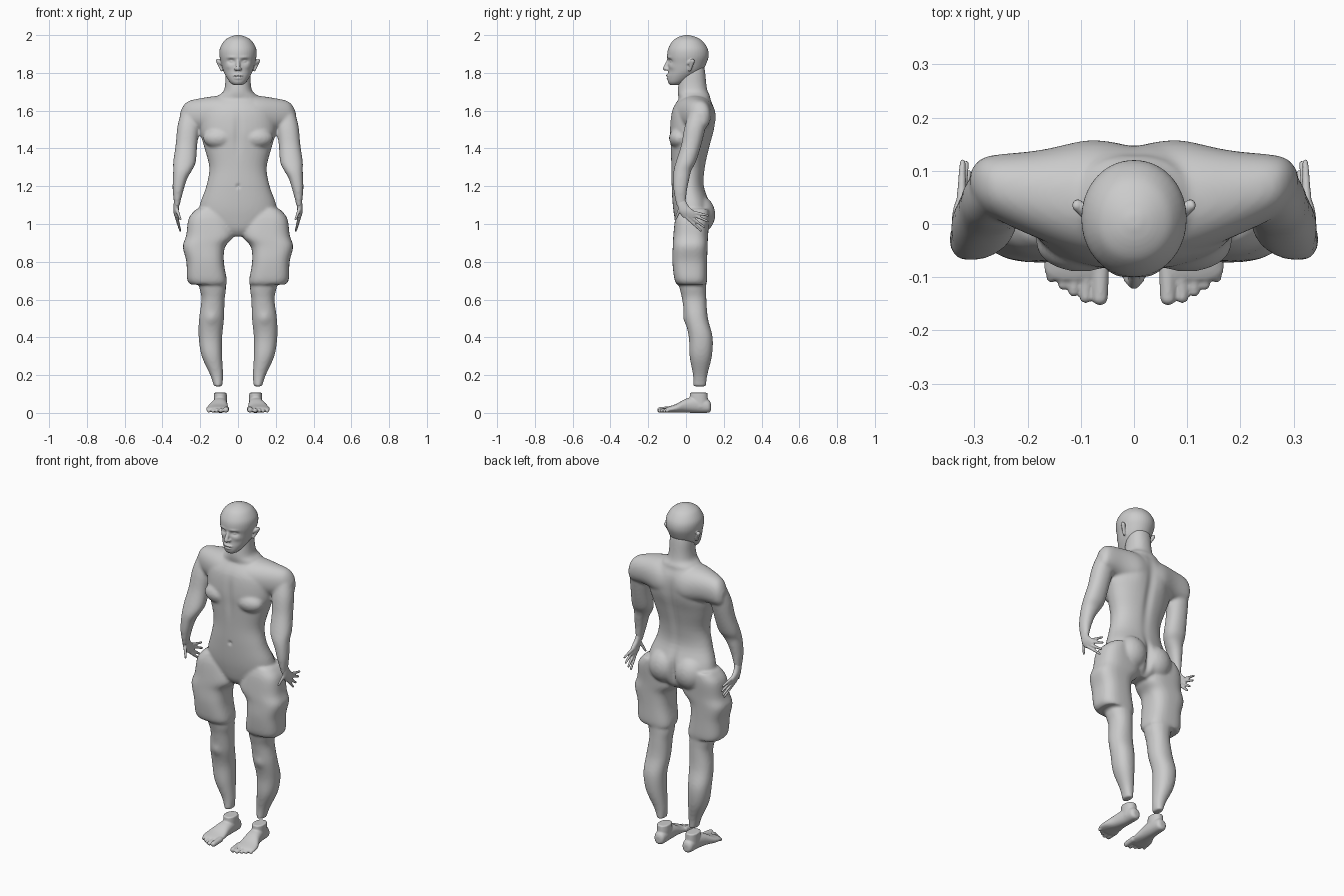
import bpy, bmesh, math
from mathutils import Vector, Matrix


def spline(rows, k=4):
    """Catmull-Rom through the rows, evaluated k times per span."""
    out = []
    for i in range(len(rows) - 1):
        q = [rows[max(i - 1, 0)], rows[i], rows[i + 1], rows[min(i + 2, len(rows) - 1)]]
        for j in range(k):
            t = j / k
            out.append([0.5 * (2 * b + (c - a) * t + (2 * a - 5 * b + 4 * c - d) * t * t
                               + (3 * b - a - 3 * c + d) * t ** 3) for a, b, c, d in zip(*q)])
    return out + [list(rows[-1])]


def loft(bm, rows, axis='z', side=1, power=2.2, n=40):
    """Closed skin over rings (position on axis, centre a, centre b, radius a, radius b)."""
    rings = []
    for t, ca, cb, ra, rb in spline(rows):
        ring = []
        for i in range(n):
            w = 2 * math.pi * i / n
            c, s = math.cos(w), math.sin(w)
            a = ca + max(ra, .003) * math.copysign(abs(c) ** (2 / power), c)
            b = cb + max(rb, .003) * math.copysign(abs(s) ** (2 / power), s)
            x, y, z = {'z': (a, b, t), 'x': (t, a, b), 'y': (a, t, b)}[axis]
            ring.append(bm.verts.new((x * side, y, z)))
        rings.append(ring)
    for p, q in zip(rings, rings[1:]):
        for i in range(n):
            bm.faces.new((p[i], p[(i + 1) % n], q[(i + 1) % n], q[i]))
    bm.faces.new(rings[0])
    bm.faces.new(rings[-1])


def ball(bm, c, r, side=1):
    m = Matrix.Translation((c[0] * side, c[1], c[2])) @ Matrix.Diagonal((*r, 1))
    bmesh.ops.create_uvsphere(bm, u_segments=24, v_segments=16, radius=1, matrix=m)


def digit(bm, a, b, ra, rb, side=1):
    """Tapered finger or toe with round ends."""
    a, b = Vector((a[0] * side, *a[1:])), Vector((b[0] * side, *b[1:]))
    d = b - a
    m = Matrix.Translation((a + b) / 2) @ d.to_track_quat('Z', 'Y').to_matrix().to_4x4()
    bmesh.ops.create_cone(bm, cap_ends=True, segments=16, radius1=ra, radius2=rb,
                          depth=d.length, matrix=m)
    for p, r in ((a, ra), (b, rb)):
        ball(bm, p, (r, r, r))


def finish(bm, name, voxel, smooth, pushes=()):
    """Fuse the overlapping volumes, relax them, then push soft dents and bumps."""
    bmesh.ops.recalc_face_normals(bm, faces=bm.faces)
    me = bpy.data.meshes.new(name)
    bm.to_mesh(me)
    bm.free()
    ob = bpy.data.objects.new(name, me)
    bpy.context.collection.objects.link(ob)
    r = ob.modifiers.new('fuse', 'REMESH')
    r.mode, r.voxel_size = 'VOXEL', voxel
    s = ob.modifiers.new('relax', 'SMOOTH')
    s.factor, s.iterations = 0.5, smooth
    ev = ob.evaluated_get(bpy.context.evaluated_depsgraph_get())
    fused = bpy.data.meshes.new_from_object(ev)
    ob.modifiers.clear()
    ob.data = fused
    for v in fused.vertices:
        move = Vector()
        for c, rad, d in pushes:
            for sd in ((1, -1) if c[0] else (1,)):
                e = [(v.co[i] - c[i] * (sd if i == 0 else 1)) / rad[i] for i in range(3)]
                q = sum(k * k for k in e)
                if q < 6:
                    move += Vector((d[0] * sd, d[1], d[2])) * math.exp(-q)
        v.co += move
    fused.polygons.foreach_set('use_smooth', [True] * len(fused.polygons))
    return ob


# Body: torso, neck, shoulders, arms and legs
bm = bmesh.new()
loft(bm, [(.935, 0, .03, .05, .05), (.97, 0, .035, .14, .08), (1.03, 0, .038, .2, .098),
          (1.1, 0, .03, .203, .1), (1.2, 0, .01, .168, .086), (1.3, 0, .012, .152, .09),
          (1.41, 0, .022, .18, .104), (1.5, 0, .03, .202, .116), (1.6, 0, .038, .19, .112),
          (1.66, 0, .045, .13, .085)])
loft(bm, [(1.6, 0, .05, .12, .08), (1.67, 0, .045, .11, .085), (1.7, 0, .036, .078, .08),
          (1.74, 0, .034, .068, .074), (1.8, 0, .036, .065, .066), (1.84, 0, .036, .06, .06)])
for s in (1, -1):
    loft(bm, [(0, .04, 1.57, .11, .11), (.1, .046, 1.575, .104, .104), (.19, .057, 1.58, .08, .087),
              (.26, .07, 1.575, .06, .076), (.29, .077, 1.565, .044, .06),
              (.308, .08, 1.555, .018, .03)], 'x', s)
    loft(bm, [(1.61, .25, .075, .045, .05), (1.52, .262, .05, .058, .056), (1.42, .273, .028, .057, .053),
              (1.33, .283, 0, .06, .053), (1.285, .293, -.018, .05, .047), (1.24, .307, -.025, .038, .043),
              (1.18, .317, -.03, .029, .036), (1.12, .322, -.028, .018, .028),
              (1.09, .324, -.02, .014, .028)], 'z', s)
    loft(bm, [(1.08, .14, .04, .08, .08), (1.03, .153, .033, .108, .09), (.94, .148, .025, .126, .092),
              (.88, .18, .022, .112, .092), (.8, .174, .02, .099, .092), (.71, .165, .025, .105, .087),
              (.68, .157, .03, .097, .078)], 'z', s, 2.8)
    loft(bm, [(.76, .15, .025, .075, .08), (.66, .134, .036, .07, .07), (.6, .132, .044, .061, .064),
              (.5, .14, .055, .066, .061), (.4, .146, .078, .062, .063), (.3, .138, .078, .054, .059),
              (.2, .113, .075, .034, .038), (.14, .105, .072, .022, .034)], 'z', s)
    ball(bm, (.085, .07, 1.05), (.095, .085, .1), s)
    ball(bm, (.1, -.035, 1.455), (.085, .055, .055), s)
finish(bm, 'body', .008, 6, [
    ((0, .17, 1.03), (.018, .09, .09), (0, -.03, 0)),
    ((0, .15, 1.38), (.025, .07, .2), (0, -.012, 0)),
    ((.08, .14, 1.54), (.05, .06, .08), (0, .008, 0)),
    ((0, -.08, 1.2), (.008, .05, .009), (0, .012, 0)),
    ((0, -.09, 1.48), (.02, .06, .1), (0, .008, 0)),
    ((.14, .0, .5), (.03, .05, .03), (0, -.008, 0))])

# Head: skull, nose, lips, ears, with eye sockets pushed in
bm = bmesh.new()
loft(bm, [(1.735, 0, -.06, .022, .022), (1.75, 0, -.048, .042, .047), (1.78, 0, -.024, .063, .074),
          (1.81, 0, -.004, .078, .09), (1.85, 0, .006, .089, .102), (1.89, 0, .01, .098, .11),
          (1.93, 0, .01, .096, .104), (1.97, 0, .008, .073, .078), (1.99, 0, .006, .043, .046),
          (2.0, 0, .005, .012, .012)], power=2.05)
digit(bm, (0, -.092, 1.868), (0, -.11, 1.823), .009, .0125)
ball(bm, (0, -.094, 1.785), (.028, .013, .007))
ball(bm, (0, -.09, 1.772), (.024, .014, .007))
ball(bm, (0, -.073, 1.748), (.022, .016, .013))
for s in (1, -1):
    ball(bm, (.012, -.1, 1.82), (.009, .012, .008), s)
    digit(bm, (.086, .02, 1.815), (.106, .036, 1.862), .008, .011, s)
    digit(bm, (.09, .012, 1.85), (.108, .034, 1.866), .007, .009, s)
finish(bm, 'head', .0045, 3, [
    ((.036, -.09, 1.862), (.02, .04, .012), (0, .014, 0)),
    ((.036, -.085, 1.861), (.01, .03, .005), (0, -.008, 0)),
    ((.035, -.09, 1.882), (.022, .03, .007), (0, -.004, 0)),
    ((.05, -.07, 1.832), (.02, .03, .014), (0, -.004, 0)),
    ((0, -.108, 1.779), (.022, .02, .003), (0, .006, 0))])

for s, label in ((1, 'left'), (-1, 'right')):
    # Hand: flat palm with spread fingers
    bm = bmesh.new()
    loft(bm, [(1.14, .321, -.03, .015, .024), (1.1, .326, -.018, .015, .028),
              (1.065, .328, .004, .014, .04), (1.035, .323, .02, .011, .038)], 'z', s)
    for y, z, ty, tz, tx in ((.048, 1.062, .122, 1.045, .322), (.046, 1.05, .12, 1.015, .316),
                             (.034, 1.038, .102, .985, .311), (.016, 1.035, .085, .965, .306),
                             (-.02, 1.08, -.05, 1.025, .305)):
        digit(bm, (.325, y - .012, z), (tx, ty - .006, tz), .0095, .006, s)
    finish(bm, label + '_hand', .004, 2)

    # Foot: sole, open ankle stump and toes
    bm = bmesh.new()
    loft(bm, [(.132, .092, .03, .014, .018), (.118, .092, .035, .031, .034), (.06, .093, .043, .036, .043),
              (.0, .099, .038, .044, .037), (-.05, .108, .025, .057, .023), (-.09, .108, .018, .06, .016),
              (-.105, .105, .016, .05, .012)], 'y', s)
    loft(bm, [(.03, .094, .072, .034, .045), (.07, .093, .068, .035, .048),
              (.107, .094, .067, .034, .046)], 'z', s)
    for x, ty, r in ((.062, -.138, .015), (.089, -.138, .011), (.111, -.126, .0105),
                     (.131, -.114, .01), (.153, -.1, .01)):
        digit(bm, (x, -.08, .02), (x + .002, ty, r + .001), r * 1.05, r, s)
    finish(bm, label + '_foot', .0045, 2)
